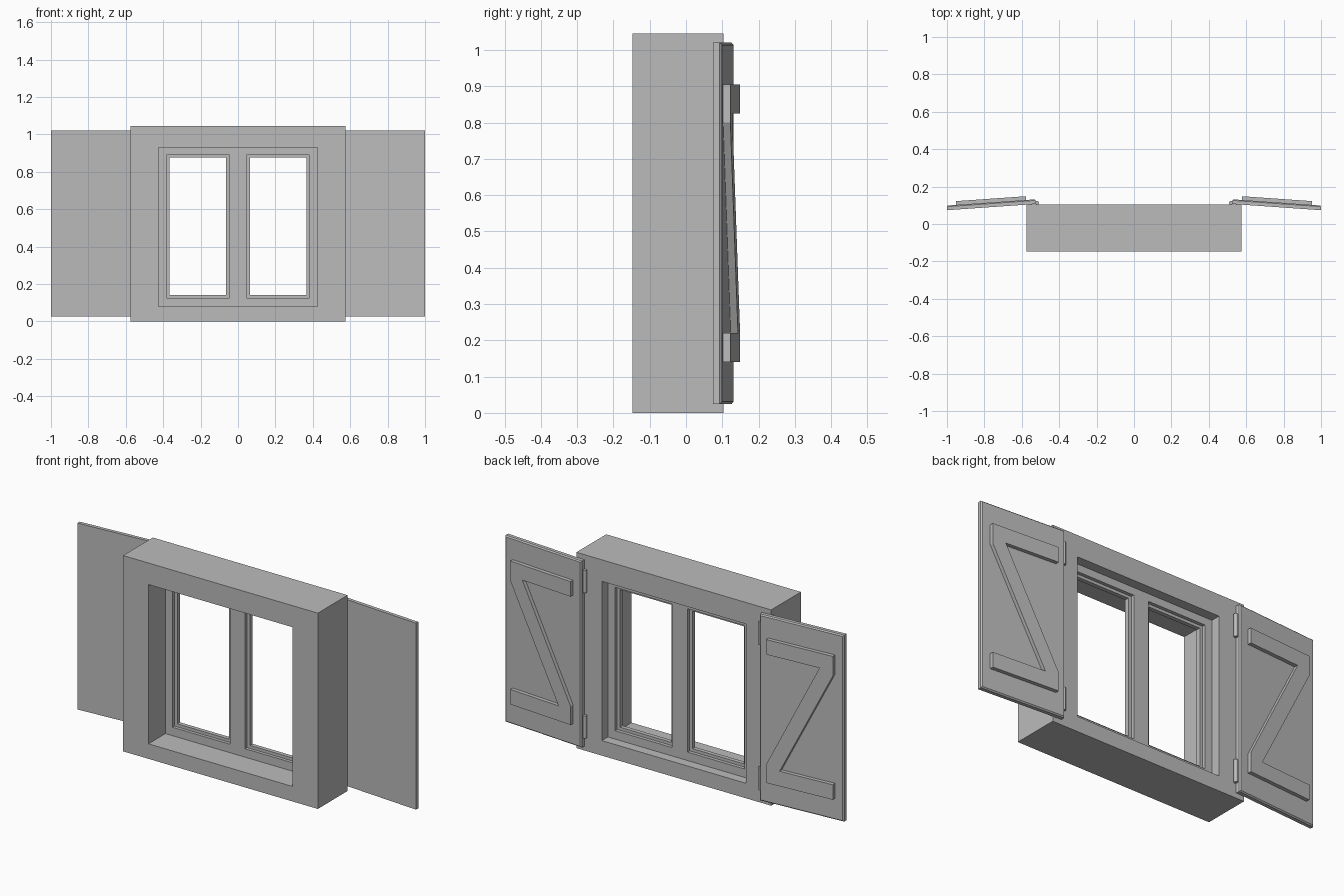
import bpy, bmesh, math
from mathutils import Matrix, Vector

old = bpy.data.objects.get("Cube")
if old:
    bpy.data.objects.remove(old, do_unlink=True)

grey = bpy.data.materials.new("plain_grey")
grey.use_nodes = True
grey.diffuse_color = (0.5, 0.5, 0.5, 1)
grey.node_tree.nodes["Principled BSDF"].inputs["Base Color"].default_value = (0.5, 0.5, 0.5, 1)


def rect(x0, x1, z0, z1):
    return [(x0, z0), (x1, z0), (x1, z1), (x0, z1)]


def finish(name, bm, matrix=None):
    if matrix:
        bm.transform(matrix)
    bmesh.ops.recalc_face_normals(bm, faces=bm.faces)
    mesh = bpy.data.meshes.new(name)
    bm.to_mesh(mesh)
    bm.free()
    mesh.materials.append(grey)
    obj = bpy.data.objects.new(name, mesh)
    bpy.context.collection.objects.link(obj)
    return obj


def slab(loops, y0, y1):
    """Outline plus optional holes in the xz plane, extruded along y."""
    bm = bmesh.new()
    edges = []
    for loop in loops:
        verts = [bm.verts.new((x, y0, z)) for x, z in loop]
        edges += [bm.edges.new((v, verts[i - 1])) for i, v in enumerate(verts)]
    bmesh.ops.triangle_fill(bm, edges=edges, use_beauty=True, use_dissolve=False,
                            normal=Vector((0, -1, 0)))
    out = bmesh.ops.extrude_face_region(bm, geom=bm.faces[:], use_keep_orig=True)
    moved = [g for g in out["geom"] if isinstance(g, bmesh.types.BMVert)]
    bmesh.ops.translate(bm, verts=moved, vec=(0, y1 - y0, 0))
    return bm


# Wall block with its opening
opening = rect(-0.425, 0.425, 0.08, 0.93)
finish("wall_block", slab([rect(-0.575, 0.575, 0, 1.045), opening], -0.148, 0.103))

# Fixed frame with a centre post
panes = [rect(-0.383, -0.045, 0.125, 0.89), rect(0.045, 0.383, 0.125, 0.89)]
finish("window_frame", slab([opening] + panes, -0.005, 0.052))

# Shutter, drawn in its own plane and swung slightly about the hinge
HINGE = Vector((0.525, 0.107, 0))
SWING = (Matrix.Translation(HINGE) @ Matrix.Rotation(-math.atan(0.07), 4, "Z")
         @ Matrix.Translation(-HINGE))
THICK = 0.025
BACK = HINGE.y + THICK
Z_BRACE = [(0.95, 0.905), (0.575, 0.905), (0.575, 0.825), (0.875, 0.825),
           (0.575, 0.24), (0.575, 0.14), (0.95, 0.14), (0.95, 0.22),
           (0.65, 0.22), (0.95, 0.80)]

for side, label in ((1, "left"), (-1, "right")):
    flip = Matrix.Diagonal((side, 1, 1, 1))

    # Slim sash inside each half of the frame
    sash = [rect(0.045, 0.383, 0.125, 0.89), rect(0.063, 0.367, 0.141, 0.875)]
    finish(label + "_sash", slab(sash, 0.012, 0.034), flip)

    # Panel with chamfered back edges
    bm = slab([rect(HINGE.x, 1.0, 0.025, 1.02)], HINGE.y, BACK)
    bmesh.ops.dissolve_limit(bm, angle_limit=0.01, verts=bm.verts[:], edges=bm.edges[:])
    rim = [e for e in bm.edges if all(v.co.y > BACK - 0.001 for v in e.verts)]
    bmesh.ops.bevel(bm, geom=rim, offset=0.006, segments=1, affect="EDGES")
    finish(label + "_shutter_panel", bm, flip @ SWING)

    # Rails and diagonal
    finish(label + "_shutter_brace", slab([Z_BRACE], BACK - 0.002, BACK + 0.02),
           flip @ SWING)

    # Hinge knuckles
    for z, level in ((0.135, "lower"), (0.91, "upper")):
        bm = bmesh.new()
        bmesh.ops.create_cone(bm, cap_ends=True, segments=12, radius1=0.01,
                              radius2=0.01, depth=0.12)
        bm.transform(Matrix.Translation((0.518, 0.113, z)))
        knuckle = finish(f"{label}_{level}_hinge", bm, flip)
        for p in knuckle.data.polygons:
            p.use_smooth = abs(p.normal.z) < 0.5
